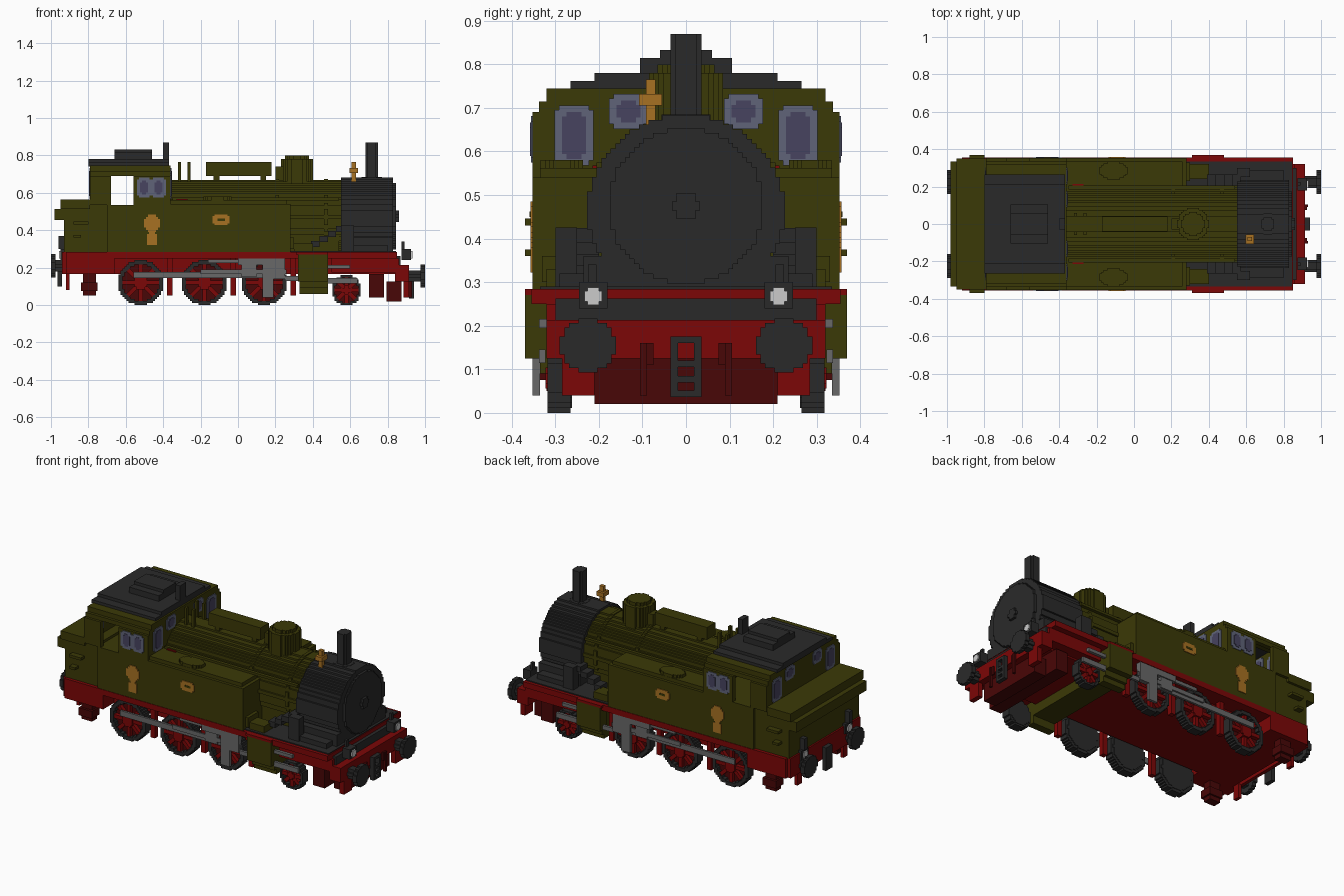
import bpy
import bmesh
from math import sqrt, pi
from mathutils import Matrix, Vector

default_cube = bpy.data.objects.get("Cube")
if default_cube:
    bpy.data.objects.remove(default_cube, do_unlink=True)

STEP = 0.0108  # block size of the stepped curves


def colour(name, red, green, blue):
    mat = bpy.data.materials.new(name)
    mat.use_nodes = True
    mat.diffuse_color = (red, green, blue, 1)
    shader = mat.node_tree.nodes["Principled BSDF"]
    shader.inputs["Base Color"].default_value = (red, green, blue, 1)
    shader.inputs["Roughness"].default_value = 0.9
    return mat


OLIVE = colour("olive paint", 0.044, 0.041, 0.002)
RED = colour("frame red", 0.2, 0.002, 0.002)
DARK_RED = colour("dark red", 0.066, 0.002, 0.002)
BLACK = colour("smokebox black", 0.023, 0.023, 0.023)
STEEL = colour("rod steel", 0.14, 0.14, 0.14)
FRAME = colour("window frame", 0.115, 0.127, 0.19)
GLASS = colour("window glass", 0.063, 0.056, 0.115)
BRASS = colour("brass", 0.39, 0.165, 0.016)
WHITE = colour("lamp white", 0.6, 0.6, 0.6)


def finish(name, mat, blocks, mirror=False, turn=None):
    """Join (low, high) corner pairs into one object, optionally on both sides."""
    bm = bmesh.new()
    for low, high in blocks:
        low, high = Vector(low), Vector(high)
        size = Matrix.Diagonal((*(high - low), 1))
        bmesh.ops.create_cube(bm, size=1, matrix=Matrix.Translation((low + high) / 2) @ size)
    if turn:
        bm.transform(turn)
    if mirror:
        copy = bmesh.ops.duplicate(bm, geom=bm.verts[:] + bm.edges[:] + bm.faces[:])["geom"]
        for vert in (v for v in copy if isinstance(v, bmesh.types.BMVert)):
            vert.co.y *= -1
        bmesh.ops.recalc_face_normals(bm, faces=bm.faces)
    mesh = bpy.data.meshes.new(name)
    bm.to_mesh(mesh)
    bm.free()
    mesh.materials.append(mat)
    obj = bpy.data.objects.new(name, mesh)
    bpy.context.collection.objects.link(obj)


def box(name, mat, x, y, z, mirror=False):
    finish(name, mat, [tuple(zip(x, y, z))], mirror)


def disc(name, mat, axis, span, centre, radius, mirror=False, hole=0, stretch=1):
    """Stepped cylinder along an axis; centre holds the two other coordinates."""
    blocks = []
    count = max(1, round(radius * stretch / STEP))
    height = radius * stretch / count

    def reach(size, level):
        return round(sqrt(max(0, size * size - level * level)) / STEP) * STEP

    def add(u0, u1, v0, v1):
        low, high = [u0 + centre[0], v0 + centre[1]], [u1 + centre[0], v1 + centre[1]]
        low.insert(axis, span[0])
        high.insert(axis, span[1])
        blocks.append((low, high))

    for row in range(-count, count):
        level = (row + 0.5) * height
        outer, inner = reach(radius, level / stretch), reach(hole, level / stretch)
        if inner:
            add(-outer, -inner, row * height, (row + 1) * height)
            add(inner, outer, row * height, (row + 1) * height)
        elif outer:
            add(-outer, outer, row * height, (row + 1) * height)
    finish(name, mat, blocks, mirror)


# Frame and running boards
box("main_frame", RED, (-0.9, 0.84), (-0.25, 0.25), (0.165, 0.27))
box("running_board", RED, (-0.92, 0.85), (-0.355, 0.355), (0.25, 0.284))
box("rear_skirt", RED, (-0.92, -0.66), (0.25, 0.355), (0.165, 0.25), True)
box("front_skirt", RED, (0.5, 0.86), (0.25, 0.32), (0.175, 0.25), True)
box("front_beam", RED, (0.84, 0.915), (-0.32, 0.32), (0.125, 0.213))
box("front_beam_ledge", BLACK, (0.84, 0.87), (-0.3, 0.3), (0.213, 0.262))
box("rear_beam", RED, (-0.94, -0.92), (-0.335, 0.335), (0.165, 0.284))
box("front_guard", DARK_RED, (0.795, 0.875), (-0.21, 0.21), (0.02, 0.125))
box("front_bogie_bar", DARK_RED, (0.7, 0.78), (-0.28, 0.28), (0.04, 0.165))
box("front_step", RED, (0.885, 0.915), (0.21, 0.285), (0.04, 0.125), True)
box("front_hose", DARK_RED, (0.915, 0.93), (0.09, 0.105), (0.04, 0.16), True)
box("front_hose_top", DARK_RED, (0.915, 0.925), (0.075, 0.09), (0.11, 0.16), True)
box("rear_step", DARK_RED, (-0.83, -0.76), (0.27, 0.32), (0.05, 0.165), True)
box("rear_step_tread", DARK_RED, (-0.84, -0.75), (0.26, 0.335), (0.075, 0.12), True)
box("rear_guard", RED, (-0.92, -0.9), (0.2, 0.24), (0.08, 0.165), True)
box("coupling_side", BLACK, (0.915, 0.94), (0.018, 0.035), (0.036, 0.175), True)
for height in (0.036, 0.07, 0.105, 0.16):
    box("coupling_link", BLACK, (0.915, 0.94), (-0.02, 0.02), (height, height + 0.015))
box("rear_coupling", BLACK, (-0.965, -0.94), (-0.03, 0.03), (0.1, 0.24))

# Buffers and lamps at both ends
for end, start, height in ((1, 0.915, 0.155), (-1, 0.94, 0.21)):
    def along(near, far):
        return sorted((end * near, end * far))
    disc("buffer_shank", BLACK, 0, along(start, 0.985), (0.225, height), 0.03, True)
    disc("buffer_head", BLACK, 0, along(0.975, 1.0), (0.225, height), 0.062, True)
    box("lamp_box", BLACK, along(start - 0.04, start + 0.01), (0.18, 0.245), (0.24, 0.3), True)
    for wide, tall in ((0.02, 0.012), (0.013, 0.02)):
        box("lamp_lens", WHITE, along(start + 0.01, start + 0.018),
            (0.213 - wide, 0.213 + wide), (0.268 - tall, 0.268 + tall), True)
box("front_lamp_post", BLACK, (0.875, 0.89), (0.205, 0.225), (0.3, 0.34), True)
box("rear_lamp_post", BLACK, (-0.96, -0.93), (0.2, 0.23), (0.3, 0.37), True)


# Wheels with red spokes and a closed black back
def wheel(name, x, radius):
    mid = (x, radius)
    disc(name + "_tyre", BLACK, 1, (0.265, 0.318), mid, radius, True, radius * 0.82)
    disc(name + "_back", BLACK, 1, (0.262, 0.272), mid, radius * 0.86, True)
    disc(name + "_web", DARK_RED, 1, (0.272, 0.29), mid, radius * 0.86, True)
    disc(name + "_hub", RED, 1, (0.28, 0.322), mid, radius * 0.3, True)
    arm = radius * 0.86
    for turn in range(4):
        pose = Matrix.Translation((x, 0, radius)) @ Matrix.Rotation(turn * pi / 4, 4, "Y")
        bar = ((-arm, 0.285, -0.011), (arm, 0.314 - turn * 0.001, 0.011))
        finish(name + "_spoke", RED, [bar], True, pose)


for axle in (-0.52, -0.18, 0.14):
    wheel("driving_wheel", axle, 0.12)
    box("brake_hanger", RED, (axle + 0.14, axle + 0.17), (0.27, 0.3), (0.05, 0.25), True)
wheel("leading_wheel", 0.58, 0.08)

# Rods, valve gear and cylinders
box("coupling_rod", STEEL, (-0.56, 0.18), (0.322, 0.335), (0.145, 0.178), True)
box("connecting_rod", STEEL, (-0.2, 0.26), (0.335, 0.345), (0.165, 0.19), True)
box("slide_bars", STEEL, (0.0, 0.25), (0.32, 0.352), (0.215, 0.268), True)
box("gear_bracket", STEEL, (0.02, 0.1), (0.32, 0.345), (0.15, 0.23), True)
box("crosshead", STEEL, (0.19, 0.25), (0.325, 0.352), (0.14, 0.25), True)
box("gear_link", STEEL, (0.13, 0.19), (0.335, 0.352), (0.04, 0.22), True)
box("radius_rod", STEEL, (-0.16, 0.02), (0.322, 0.335), (0.225, 0.245), True)
box("piston_rod", STEEL, (0.25, 0.34), (0.33, 0.345), (0.13, 0.155), True)
box("tail_rod", STEEL, (0.48, 0.64), (0.322, 0.337), (0.115, 0.145), True)
box("valve_tail_rod", STEEL, (0.48, 0.6), (0.32, 0.337), (0.195, 0.215), True)
box("cylinder", OLIVE, (0.32, 0.48), (0.31, 0.37), (0.125, 0.27), True)
box("cylinder_lower", OLIVE, (0.33, 0.48), (0.27, 0.335), (0.09, 0.125), True)
box("cylinder_drain", OLIVE, (0.33, 0.48), (0.27, 0.317), (0.06, 0.09), True)
box("cylinder_cross_block", OLIVE, (0.33, 0.48), (-0.31, 0.31), (0.107, 0.25))
box("cylinder_cover", RED, (0.31, 0.48), (0.34, 0.37), (0.27, 0.284), True)

# Boiler, smokebox and deck
box("front_deck", BLACK, (0.28, 0.845), (-0.335, 0.335), (0.28, 0.29))
disc("boiler", OLIVE, 0, (-0.37, 0.56), (0, 0.47), 0.2)
for band in (0.2, 0.46):
    disc("boiler_band", OLIVE, 0, (band, band + 0.02), (0, 0.47), 0.205)
disc("smokebox", BLACK, 0, (0.55, 0.83), (0, 0.465), 0.225, stretch=0.97)
disc("smokebox_door", BLACK, 0, (0.83, 0.845), (0, 0.475), 0.178)
disc("door_handle", BLACK, 0, (0.845, 0.86), (0, 0.475), 0.03)
box("saddle", BLACK, (0.55, 0.83), (-0.235, 0.235), (0.285, 0.36))
box("saddle_foot", BLACK, (0.56, 0.8), (-0.29, 0.29), (0.285, 0.32))
box("firebox", OLIVE, (-0.37, 0.54), (-0.17, 0.17), (0.28, 0.4))
box("air_pump", BLACK, (0.55, 0.62), (0.25, 0.3), (0.285, 0.425), True)
for rise in range(4):
    start, base = 0.39 + rise * 0.045, 0.31 + rise * 0.027
    box("steam_pipe", BLACK, (start, start + 0.045), (0.2, 0.265), (base, base + 0.033), True)
box("deck_tool_box", OLIVE, (0.3, 0.4), (0.24, 0.32), (0.285, 0.33), True)
disc("chimney", BLACK, 2, (0.66, 0.87), (0.715, 0), 0.036)
disc("chimney_base", BLACK, 2, (0.66, 0.685), (0.715, 0), 0.056)
disc("dome", OLIVE, 2, (0.64, 0.78), (0.315, 0), 0.085)
disc("dome_cap", OLIVE, 2, (0.78, 0.8), (0.315, 0), 0.065)
box("dome_pipe", OLIVE, (0.2, 0.25), (-0.03, 0.03), (0.65, 0.74))
box("feed_box", OLIVE, (-0.17, 0.18), (-0.04, 0.04), (0.69, 0.765))
for x in (-0.13, 0.12):
    box("feed_box_leg", OLIVE, (x, x + 0.03), (-0.035, 0.035), (0.65, 0.69))
for x in (-0.32, -0.27):
    box("valve_post", OLIVE, (x, x + 0.015), (0.04, 0.06), (0.65, 0.765), True)
box("boiler_rail", OLIVE, (-0.35, 0.54), (0.185, 0.205), (0.56, 0.575), True)
box("rail_valve", RED, (-0.33, -0.27), (0.205, 0.215), (0.55, 0.568), True)
box("whistle_stem", BRASS, (0.606, 0.632), (-0.092, -0.07), (0.65, 0.765))
box("whistle_bar", BRASS, (0.596, 0.642), (-0.108, -0.055), (0.706, 0.732))

# Side tanks
box("side_tank", OLIVE, (-0.37, 0.28), (0.17, 0.352), (0.28, 0.54), True)
box("tank_top", OLIVE, (-0.37, 0.26), (0.17, 0.335), (0.54, 0.562), True)
disc("tank_hatch", OLIVE, 2, (0.562, 0.58), (-0.11, 0.285), 0.075, True, stretch=0.65)
box("tank_step", OLIVE, (0.28, 0.3), (0.23, 0.33), (0.3, 0.36), True)

# Cab and bunker
box("cab_body", OLIVE, (-0.7, -0.36), (-0.352, 0.352), (0.28, 0.535))
box("bunker", OLIVE, (-0.93, -0.7), (-0.335, 0.335), (0.28, 0.55))
box("bunker_lip", OLIVE, (-0.98, -0.92), (-0.335, 0.335), (0.455, 0.515))
box("bunker_rim", OLIVE, (-0.95, -0.79), (-0.35, 0.35), (0.515, 0.565))
box("bunker_handrail", OLIVE, (-0.88, -0.8), (0.335, 0.37), (0.43, 0.446), True)
box("bunker_handrail_low", OLIVE, (-0.88, -0.84), (0.335, 0.37), (0.36, 0.375), True)
box("cab_side", OLIVE, (-0.56, -0.36), (0.325, 0.352), (0.535, 0.69), True)
box("cab_rear_post", OLIVE, (-0.79, -0.68), (0.325, 0.352), (0.535, 0.69), True)
box("cab_lintel", OLIVE, (-0.79, -0.36), (0.31, 0.337), (0.69, 0.715), True)
box("cab_eave", OLIVE, (-0.79, -0.36), (0.25, 0.32), (0.715, 0.745), True)
for name, x in (("cab_front_wall", (-0.39, -0.36)), ("cab_rear_wall", (-0.79, -0.76))):
    box(name, OLIVE, x, (-0.325, 0.325), (0.535, 0.715))
    box(name + "_top", OLIVE, x, (-0.25, 0.25), (0.715, 0.745))
box("roof", BLACK, (-0.8, -0.37), (-0.265, 0.265), (0.742, 0.762))
box("roof_crown", BLACK, (-0.8, -0.37), (-0.21, 0.21), (0.762, 0.78))
box("roof_vent", BLACK, (-0.66, -0.46), (-0.105, 0.105), (0.78, 0.815))
box("roof_vent_cap", BLACK, (-0.66, -0.46), (-0.06, 0.06), (0.815, 0.833))
box("roof_whistle", BLACK, (-0.4, -0.37), (-0.03, 0.03), (0.76, 0.87))


# Windows as thin plates: frame cross, then glass cross
def window(name, axis, face, out, centre, half_wide, half_tall):
    for mat, side, rise, lift in ((FRAME, 0, 0, 0.004), (GLASS, 0.017, 0.015, 0.006)):
        plates = []
        for trim_u, trim_v in ((0, STEP), (STEP, 0)):
            u, v = half_wide - side - trim_u, half_tall - rise - trim_v
            low, high = [centre[0] - u, centre[1] - v], [centre[0] + u, centre[1] + v]
            near, far = sorted((face, face + out * lift))
            low.insert(axis, near)
            high.insert(axis, far)
            plates.append((low, high))
        finish(name + "_" + mat.name.split()[1], mat, plates, True)


# Front and rear wall panes show inside and outside the cab
for face, out in ((-0.36, 1), (-0.39, -1), (-0.76, 1), (-0.79, -1)):
    window("cab_outer_window", 0, face, out, (0.257, 0.637), 0.045, 0.069)
    window("cab_inner_window", 0, face, out, (0.132, 0.692), 0.045, 0.04)
for x in (-0.502, -0.425):
    window("cab_side_window", 1, 0.352, 1, (x, 0.628), 0.039, 0.053)
    window("cab_side_window_inside", 1, 0.325, -1, (x, 0.628), 0.039, 0.053)

# Brass plates on both sides
PLATE = (0.352, 0.357)
disc("crest", BRASS, 1, PLATE, (-0.46, 0.437), 0.047, True)
box("crest_neck", BRASS, (-0.475, -0.445), PLATE, (0.375, 0.392), True)
box("crest_shield", BRASS, (-0.487, -0.433), PLATE, (0.322, 0.38), True)
box("number_plate", BRASS, (-0.137, -0.045), PLATE, (0.437, 0.475), True)
box("number_plate_centre", BRASS, (-0.126, -0.056), PLATE, (0.427, 0.485), True)
box("number_plate_slot", OLIVE, (-0.11, -0.07), (0.357, 0.359), (0.45, 0.462), True)
